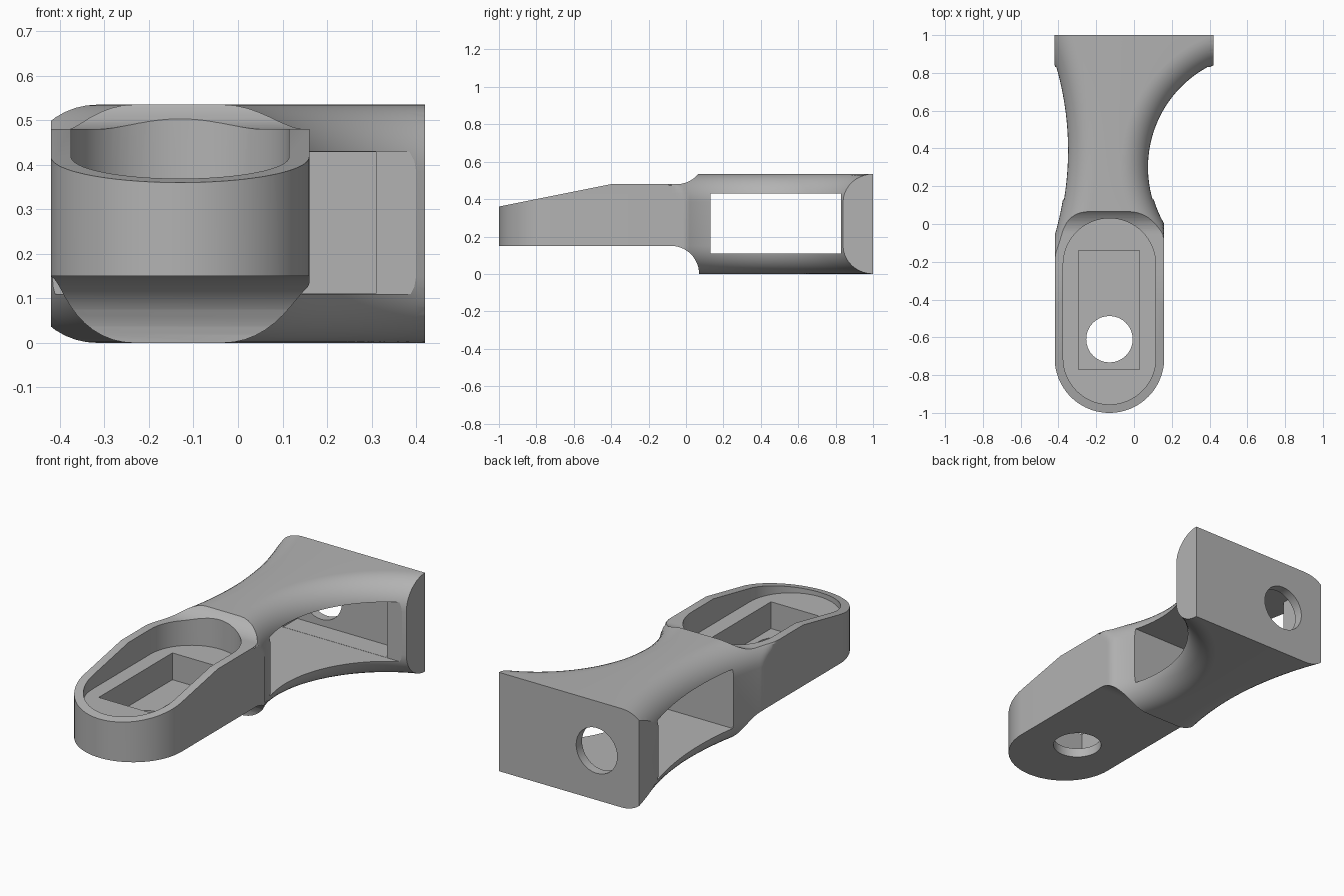
import bpy, bmesh, math
from mathutils import Matrix

cube = bpy.data.objects.get("Cube")
if cube:
    bpy.data.objects.remove(cube, do_unlink=True)

grey = bpy.data.materials.new("plain grey")
grey.use_nodes = True
colour = (0.45, 0.45, 0.45, 1)
grey.diffuse_color = colour
grey.node_tree.nodes["Principled BSDF"].inputs["Base Color"].default_value = colour

HEIGHT = 0.535
FILLET = 0.15
ARM_X = -0.13
ARM_R = 0.29


def make(name, bm):
    bmesh.ops.remove_doubles(bm, verts=bm.verts, dist=0.0001)
    bmesh.ops.recalc_face_normals(bm, faces=bm.faces)
    mesh = bpy.data.meshes.new(name)
    bm.to_mesh(mesh)
    bm.free()
    mesh.materials.append(grey)
    obj = bpy.data.objects.new(name, mesh)
    bpy.context.collection.objects.link(obj)
    return obj


def prism(name, points, offset):
    """Extrude a closed outline of 3D points along an offset."""
    bm = bmesh.new()
    face = bm.faces.new([bm.verts.new(p) for p in points])
    new = bmesh.ops.extrude_face_region(bm, geom=[face])["geom"]
    verts = [v for v in new if isinstance(v, bmesh.types.BMVert)]
    bmesh.ops.translate(bm, verts=verts, vec=offset)
    return make(name, bm)


def box(name, x0, x1, y0, y1, z0, z1):
    return prism(name, [(x0, y0, z0), (x1, y0, z0), (x1, y1, z0), (x0, y1, z0)],
                 (0, 0, z1 - z0))


def arc(cx, cy, r, a0, a1, n):
    angles = [math.radians(a0 + (a1 - a0) * i / n) for i in range(n + 1)]
    return [(cx + r * math.cos(a), cy + r * math.sin(a)) for a in angles]


def combine(target, tool, operation):
    mod = target.modifiers.new(operation, "BOOLEAN")
    mod.operation = operation
    mod.solver = "EXACT"
    mod.object = tool
    bpy.context.view_layer.objects.active = target
    bpy.ops.object.modifier_apply(modifier=mod.name)
    bpy.data.objects.remove(tool, do_unlink=True)


# Heights of the section rings, with rounded upper and lower edges
steps = [math.radians(90 * i / 10) for i in range(11)]
levels = [(FILLET * (1 - math.cos(a)), FILLET * (1 - math.sin(a))) for a in steps]
levels += [(HEIGHT - z, s) for z, s in reversed(levels)]


def right_x(y, inset):
    x = 0.679 - math.sqrt(max(0, (0.599 + inset) ** 2 - (y - 0.3) ** 2))
    return min(x, 0.16) if y < 0.1 else x


def left_x(y, inset):
    x = -1.945 + math.sqrt((1.59 + inset) ** 2 - (y - 0.39) ** 2)
    return max(x, -0.4195) if y < 0.1 else x


def section(y):
    ring = []
    half = ARM_R
    if y < -1 + ARM_R:
        half = math.sqrt(max(0, ARM_R ** 2 - (y + 1 - ARM_R) ** 2))
    for z, s in levels:
        ring.append((min(right_x(y, s), ARM_X + half) if y < 0 else right_x(y, s), y, z))
    for z, s in reversed(levels):
        ring.append((max(left_x(y, s), ARM_X - half) if y < 0 else left_x(y, s), y, z))
    return ring


# Waisted body and round-ended arm, lofted from front to back
rows = [-1 + ARM_R * (1 - math.cos(math.radians(90 * i / 24))) for i in range(25)]
rows += [-0.2 + 1.25 * i / 80 for i in range(81)]
bm = bmesh.new()
rings = [[bm.verts.new(p) for p in section(y)] for y in rows]
for a, b in zip(rings, rings[1:]):
    for i in range(len(a)):
        j = (i + 1) % len(a)
        bm.faces.new((a[i], a[j], b[j], b[i]))
bm.faces.new(rings[-1])
bracket = make("bracket", bm)

# Side outline: sloping arm, concave steps up to the thick rear body
under = arc(-0.08, 0, FILLET, 90, 0, 12)
over = arc(-0.05, 0.63, FILLET, -37, -90, 10)
outline = [(-1.1, 0.15)] + under + [(0.07, -0.05), (1, -0.05), (1, 0.6), (0.07, 0.6)]
outline += over + [(-0.4, 0.48), (-1.1, 0.34)]
side = prism("side_outline", [(-0.42, y, z) for y, z in outline], (0.84, 0, 0))
combine(bracket, side, "INTERSECT")

# Through window and the recess behind the rear plate
combine(bracket, box("window", -1, 1, 0.13, 0.83, 0.11, 0.43), "DIFFERENCE")
combine(bracket, box("recess", -0.31, 0.31, 0.8, 0.95, 0.111, 0.429), "DIFFERENCE")

# Round-ended tray and rectangular pocket in the arm
tray = arc(ARM_X, -0.71, 0.245, 180, 360, 32) + arc(ARM_X, -0.215, 0.245, 0, 180, 32)
combine(bracket, prism("tray", [(x, y, 0.345) for x, y in tray], (0, 0, 0.5)), "DIFFERENCE")
combine(bracket, box("pocket", -0.295, 0.03, -0.77, -0.14, 0.2, 0.4), "DIFFERENCE")

# Bolt holes in the arm floor and rear plate
hole = arc(ARM_X, -0.61, 0.123, 0, 348.75, 31)
combine(bracket, prism("floor_hole", [(x, y, 0.1) for x, y in hole], (0, 0, 0.2)), "DIFFERENCE")
hole = arc(-0.165, HEIGHT / 2, 0.123, 0, 348.75, 31)
combine(bracket, prism("rear_hole", [(x, 0.9, z) for x, z in hole], (0, 0.2, 0)), "DIFFERENCE")

# Smooth curved faces, keeping crisp edges
bpy.ops.object.select_all(action="DESELECT")
bracket.select_set(True)
bpy.context.view_layer.objects.active = bracket
bpy.ops.object.shade_smooth_by_angle(angle=math.radians(25))
